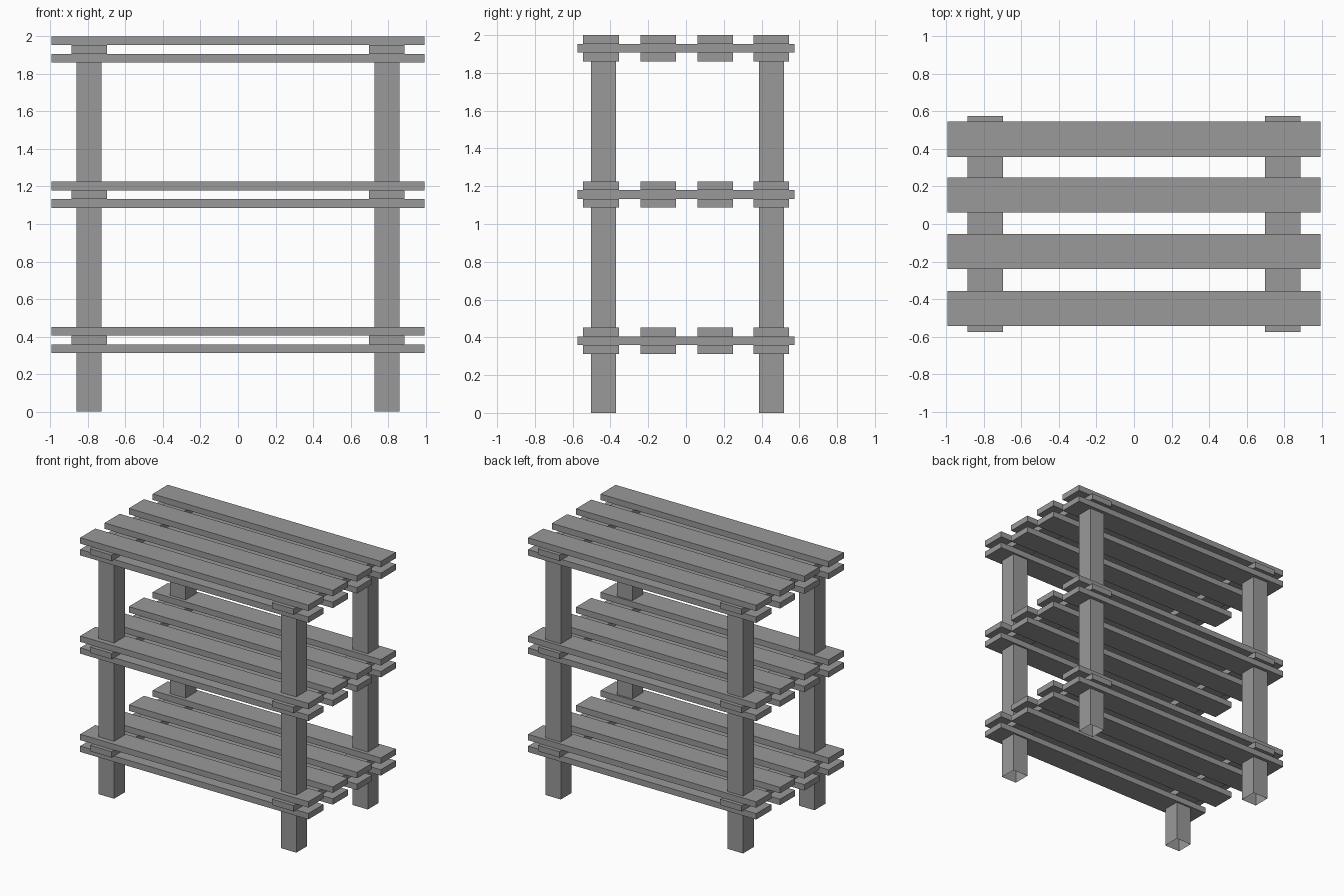
import bpy
import bmesh
from mathutils import Matrix, Vector

cube = bpy.data.objects.get("Cube")
if cube:
    bpy.data.objects.remove(cube, do_unlink=True)

# One plain grey for the whole rack
GREY = (0.32, 0.32, 0.32, 1.0)
grey = bpy.data.materials.new("plain_grey")
grey.use_nodes = True
grey.diffuse_color = GREY
grey.node_tree.nodes["Principled BSDF"].inputs["Base Color"].default_value = GREY


def box(name, center, size, open_bottom=False):
    """Add a sharp-edged box, optionally without its bottom face."""
    bm = bmesh.new()
    bmesh.ops.create_cube(bm, size=1, matrix=Matrix.LocRotScale(None, None, Vector(size)))
    if open_bottom:
        bm.normal_update()
        bottom = [f for f in bm.faces if f.normal.z < -0.9]
        bmesh.ops.delete(bm, geom=bottom, context='FACES_ONLY')
    mesh = bpy.data.meshes.new(name)
    bm.to_mesh(mesh)
    bm.free()
    mesh.materials.append(grey)
    obj = bpy.data.objects.new(name, mesh)
    obj.location = center
    bpy.context.collection.objects.link(obj)
    return obj


THICK = 0.0465
BOARD = 0.188
POST = 0.134
POST_TOP = 1.9
SIDES = {"right": -1, "left": 1}
SLAT_Y = (-0.45, -0.146, 0.155, 0.452)
SHELF_TOPS = {"lower": 0.452, "middle": 1.226, "upper": 2.0}

# Four hollow-ended posts
for side, sx in SIDES.items():
    for end, y in (("front", -0.437), ("back", 0.453)):
        box(f"{end}_{side}_post", (sx * 0.794, y, POST_TOP / 2),
            (POST, POST, POST_TOP), open_bottom=True)

# Each shelf: slats above and below a pair of cross battens
for shelf, top in SHELF_TOPS.items():
    for layer, depth in (("top", 0.5), ("under", 2.5)):
        for i, y in enumerate(SLAT_Y, 1):
            box(f"{shelf}_shelf_{layer}_slat_{i}", (0, y, top - depth * THICK),
                (1.988, BOARD, THICK))
    for side, sx in SIDES.items():
        box(f"{shelf}_shelf_{side}_batten", (sx * 0.793, 0, top - 1.5 * THICK),
            (BOARD, 1.15, THICK))
